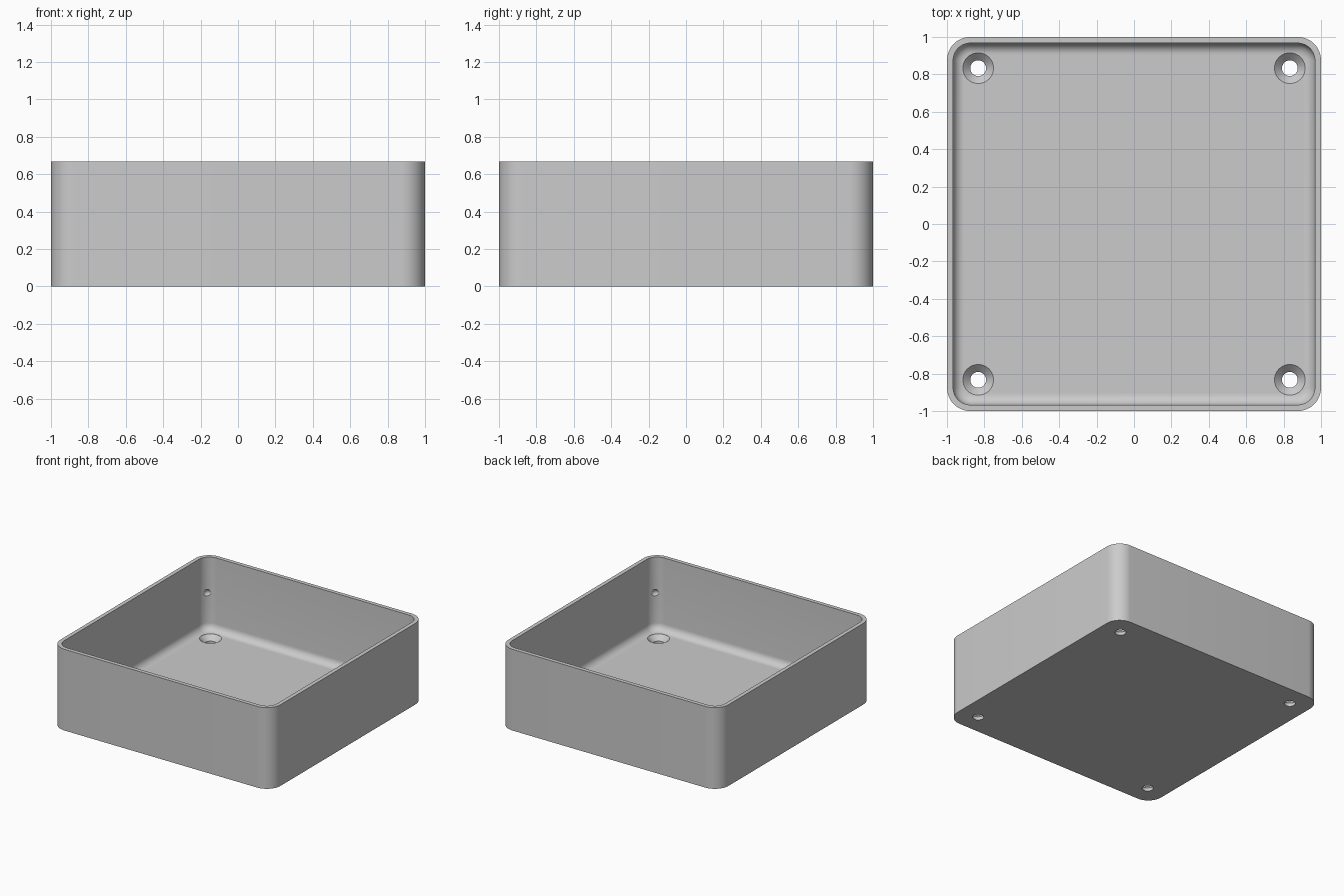
import bpy, bmesh, math
from mathutils import Matrix

cube = bpy.data.objects.get("Cube")
if cube:
    bpy.data.objects.remove(cube, do_unlink=True)

HEIGHT, WALL, FLOOR = 0.667, 0.033, 0.067
CORNER, FILLET = 0.125, 0.06
HOLE_AT, HOLE_R, SINK_R = 0.833, 0.042, 0.082
SEG = 12

grey = bpy.data.materials.new("plain_grey")
grey.use_nodes = True
colour = (0.6, 0.6, 0.6, 1)
grey.diffuse_color = colour
grey.node_tree.nodes["Principled BSDF"].inputs["Base Color"].default_value = colour


def make_object(name, bm):
    bmesh.ops.recalc_face_normals(bm, faces=bm.faces)
    mesh = bpy.data.meshes.new(name)
    bm.to_mesh(mesh)
    bm.free()
    mesh.materials.append(grey)
    obj = bpy.data.objects.new(name, mesh)
    bpy.context.collection.objects.link(obj)
    return obj


def rounded_square(bm, inset, z):
    """Ring of vertices inset from the outer square."""
    radius = max(CORNER - inset, 0.01)
    centre = 1 - inset - radius
    ring = []
    for corner in range(4):
        start = corner * math.pi / 2
        cx = centre * (1 if corner in (0, 3) else -1)
        cy = centre * (1 if corner < 2 else -1)
        for i in range(SEG + 1):
            a = start + i / SEG * math.pi / 2
            ring.append(bm.verts.new((cx + radius * math.cos(a), cy + radius * math.sin(a), z)))
    return ring


def loft(bm, rings):
    """Skin consecutive rings and cap both ends."""
    for low, high in zip(rings, rings[1:]):
        for i in range(len(low)):
            j = (i + 1) % len(low)
            bm.faces.new((low[i], low[j], high[j], high[i]))
    bm.faces.new(rings[0])
    bm.faces.new(rings[-1])


# Open tray: outer wall, rim, inner wall, floor fillet
bm = bmesh.new()
profile = [(0, 0), (0, HEIGHT), (WALL, HEIGHT)]
for i in range(9):
    a = i / 8 * math.pi / 2
    profile.append((WALL + FILLET * (1 - math.cos(a)), FLOOR + FILLET * (1 - math.sin(a))))
loft(bm, [rounded_square(bm, inset, z) for inset, z in profile])
tray = make_object("tray", bm)

# Countersunk screw holes and shallow corner dimples
bm = bmesh.new()
sink_z = FLOOR - (SINK_R - HOLE_R)
hole_profile = [(HOLE_R, -0.05), (HOLE_R, sink_z), (SINK_R, FLOOR), (SINK_R, FLOOR + FILLET)]
dimple_at = 1 - CORNER + (CORNER - WALL) * math.sqrt(0.5) - 0.015
for sx in (-1, 1):
    for sy in (-1, 1):
        rings = []
        for r, z in hole_profile:
            ring = []
            for i in range(40):
                a = i / 40 * math.tau
                ring.append(bm.verts.new((sx * HOLE_AT + r * math.cos(a), sy * HOLE_AT + r * math.sin(a), z)))
            rings.append(ring)
        loft(bm, rings)
        spot = Matrix.Translation((sx * dimple_at, sy * dimple_at, 0.375))
        bmesh.ops.create_uvsphere(bm, u_segments=20, v_segments=12, radius=0.034, matrix=spot)
cutter = make_object("hole_cutter", bm)
cutter.hide_render = True

cut = tray.modifiers.new("holes", "BOOLEAN")
cut.operation = "DIFFERENCE"
cut.solver = "EXACT"
cut.object = cutter
bpy.ops.object.select_all(action="DESELECT")
bpy.context.view_layer.objects.active = tray
tray.select_set(True)
bpy.ops.object.modifier_apply(modifier=cut.name)
bpy.data.objects.remove(cutter, do_unlink=True)

bpy.ops.object.shade_smooth_by_angle(angle=math.radians(30))
